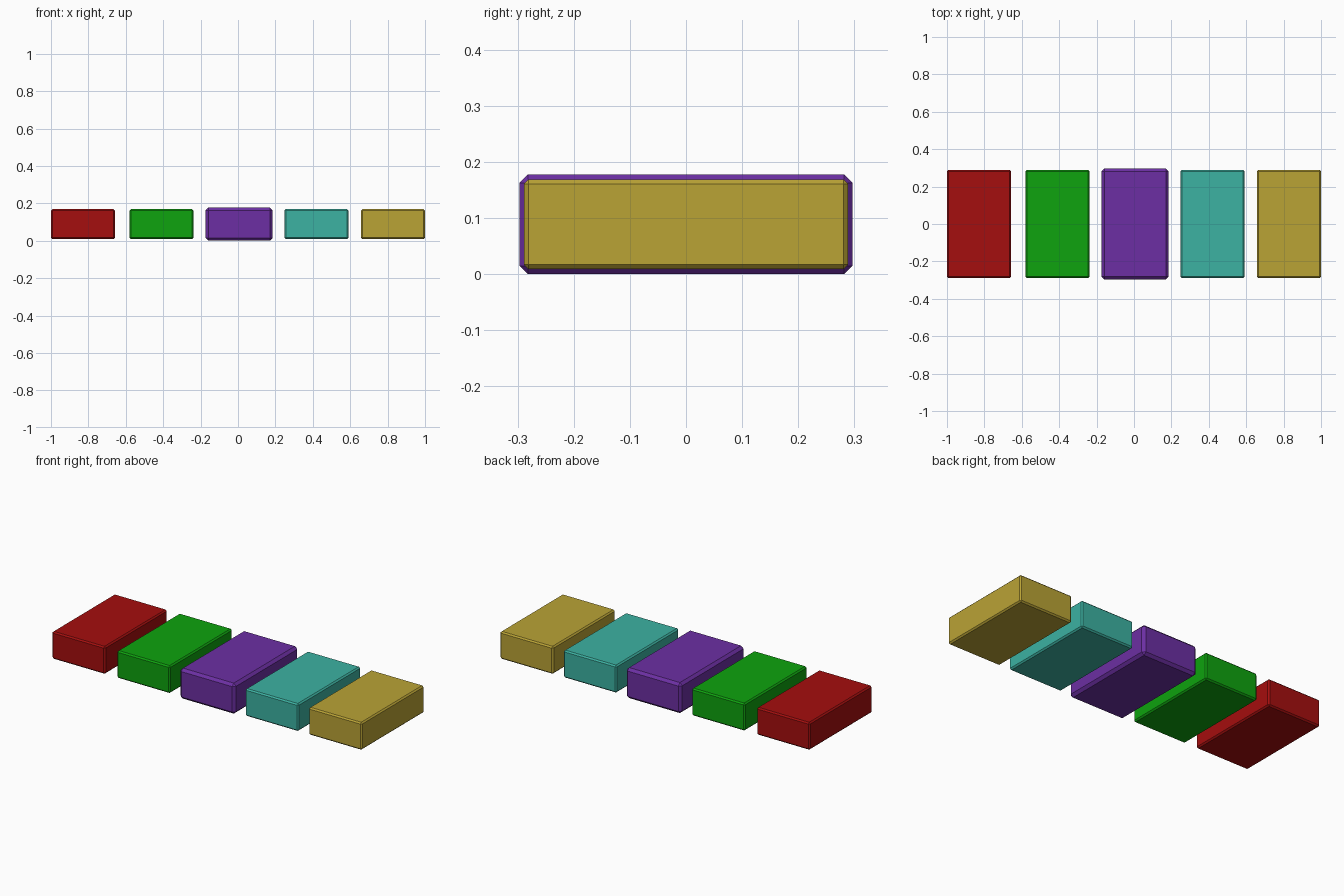
import bpy
import bmesh

if "Cube" in bpy.data.objects:
    bpy.data.objects.remove(bpy.data.objects["Cube"])


def srgb(*rgb):
    # display colour 0-255 to linear
    return tuple((c / 255 / 12.92) if c < 11 else ((c / 255 + 0.055) / 1.055) ** 2.4
                 for c in rgb) + (1.0,)


def chamfered_block(name, x, size, chamfer, color):
    bm = bmesh.new()
    bmesh.ops.create_cube(bm, size=1.0)
    bmesh.ops.scale(bm, vec=size, verts=bm.verts)
    bmesh.ops.bevel(bm, geom=bm.edges[:], offset=chamfer, offset_type='OFFSET',
                    segments=1, affect='EDGES', profile=0.5)
    mesh = bpy.data.meshes.new(name)
    bm.to_mesh(mesh)
    bm.free()
    mat = bpy.data.materials.new(name + "_paint")
    mat.diffuse_color = color
    mat.use_nodes = True
    mat.node_tree.nodes["Principled BSDF"].inputs["Base Color"].default_value = mat.diffuse_color
    mesh.materials.append(mat)
    obj = bpy.data.objects.new(name, mesh)
    obj.location = (x, 0, 0.089)
    bpy.context.collection.objects.link(obj)


SMALL = (0.343, 0.578, 0.16)    # outer and inner blocks
LARGE = (0.358, 0.594, 0.178)   # slightly bigger middle block

# Row of five blocks along x
chamfered_block("red_block", -0.8285, SMALL, 0.008, srgb(165, 14, 14))
chamfered_block("green_block", -0.409, SMALL, 0.008, srgb(14, 163, 14))
chamfered_block("purple_block", 0.006, LARGE, 0.015, srgb(108, 47, 163))
chamfered_block("teal_block", 0.419, SMALL, 0.008, srgb(60, 178, 162))
chamfered_block("gold_block", 0.8285, SMALL, 0.008, srgb(186, 163, 53))
